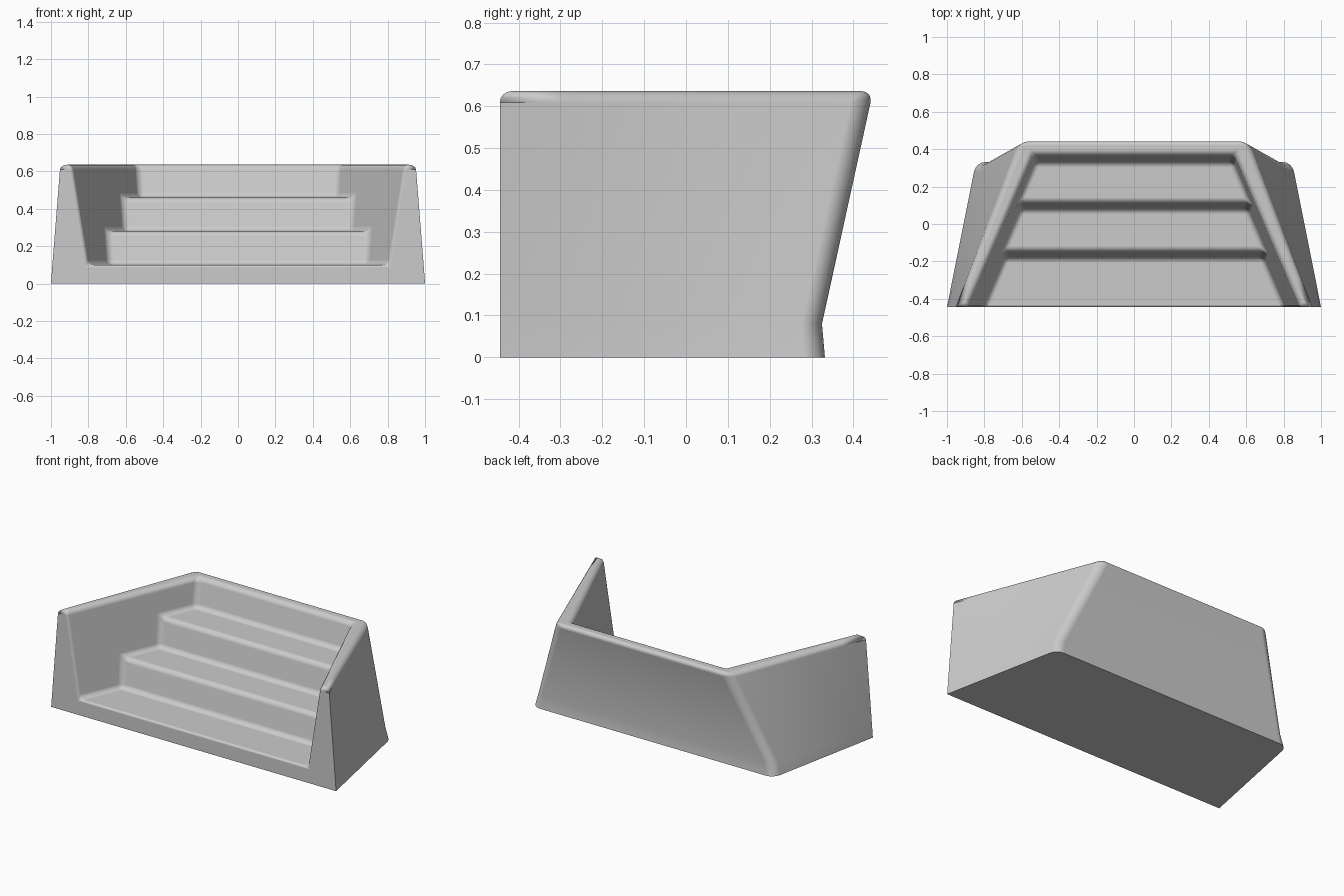
import bpy, bmesh

if "Cube" in bpy.data.objects:
    bpy.data.objects.remove(bpy.data.objects["Cube"])

FRONT, TOP = -0.445, 0.636
N = 6  # divisions along each twisted side wall

# Outer shell rings: (z, front x, back x, back y)
rings = [(0.0, 1.0, 0.845, 0.332), (0.08, 0.994, 0.825, 0.325), (TOP, 0.95, 0.605, 0.447)]
# Stepped seat profile (y, z), front to back
steps = [(FRONT, 0.10), (-0.18, 0.10), (-0.145, 0.28), (0.08, 0.28),
         (0.115, 0.46), (0.33, 0.46), (0.37, TOP)]


def inner_x(y, z):
    """Inclined plane of the inner side wall."""
    return 0.89 - 0.43 * (y - FRONT) - 0.16 * (TOP - z)


bm = bmesh.new()
outer, inner, rim_front = {}, {}, {}
for s in (1, -1):
    outer[s] = [[bm.verts.new((s * (fx + (bx - fx) * i / N), FRONT + (by - FRONT) * i / N, z))
                 for i in range(N + 1)] for z, fx, bx, by in rings]
    inner[s] = [bm.verts.new((s * inner_x(y, z), y, z)) for y, z in steps]
    rim_front[s] = bm.verts.new((s * inner_x(FRONT, TOP), FRONT, TOP))
    # outer side wall
    for a, b in zip(outer[s], outer[s][1:]):
        for i in range(N):
            bm.faces.new((a[i], a[i + 1], b[i + 1], b[i]))
    # inner side wall
    bm.faces.new(inner[s] + [rim_front[s]])

R, L = outer[1], outer[-1]
# back wall
for k in range(2):
    bm.faces.new((R[k][N], L[k][N], L[k + 1][N], R[k + 1][N]))
# treads and risers
for i in range(len(steps) - 1):
    bm.faces.new((inner[1][i], inner[1][i + 1], inner[-1][i + 1], inner[-1][i]))
# underside, U-shaped front, U-shaped top rim
bm.faces.new(R[0] + L[0][::-1])
bm.faces.new([r[0] for r in R] + [rim_front[1], inner[1][0], inner[-1][0], rim_front[-1]]
             + [r[0] for r in L[::-1]])
bm.faces.new(R[2] + L[2][::-1] + [rim_front[-1], inner[-1][-1], inner[1][-1], rim_front[1]])
bmesh.ops.recalc_face_normals(bm, faces=bm.faces)

# Rounded edges, with a width suited to each kind of edge
weight = bm.edges.layers.float.new("bevel_weight_edge")
for e in bm.edges:
    a, b = e.verts
    if e.calc_face_angle(0) < 0.4 or max(a.co.z, b.co.z) < 0.01:
        continue
    at_front = max(a.co.y, b.co.y) < FRONT + 0.01
    if at_front and min(abs(a.co.x), abs(b.co.x)) > 0.93:
        continue                          # crisp outer front corners
    if at_front and min(a.co.z, b.co.z) < 0.5:
        e[weight] = 0.25                  # front lip of the opening
    elif a in (R[0][N], R[1][N], L[0][N], L[1][N]) and b in (R[1][N], R[2][N], L[1][N], L[2][N]) \
            or b in (R[0][N], R[1][N], L[0][N], L[1][N]):
        e[weight] = 0.9                   # back corners
    else:
        e[weight] = 0.5

mesh = bpy.data.meshes.new("stepped_bench")
bm.to_mesh(mesh)
bm.free()
bench = bpy.data.objects.new("stepped_bench", mesh)
bpy.context.collection.objects.link(bench)

bevel = bench.modifiers.new("rounding", 'BEVEL')
bevel.limit_method = 'WEIGHT'
bevel.width = 0.055
bevel.segments = 4
bevel.use_clamp_overlap = False
bevel.harden_normals = True

bpy.context.view_layer.objects.active = bench
bench.select_set(True)
bpy.ops.object.shade_smooth_by_angle(angle=0.7)
